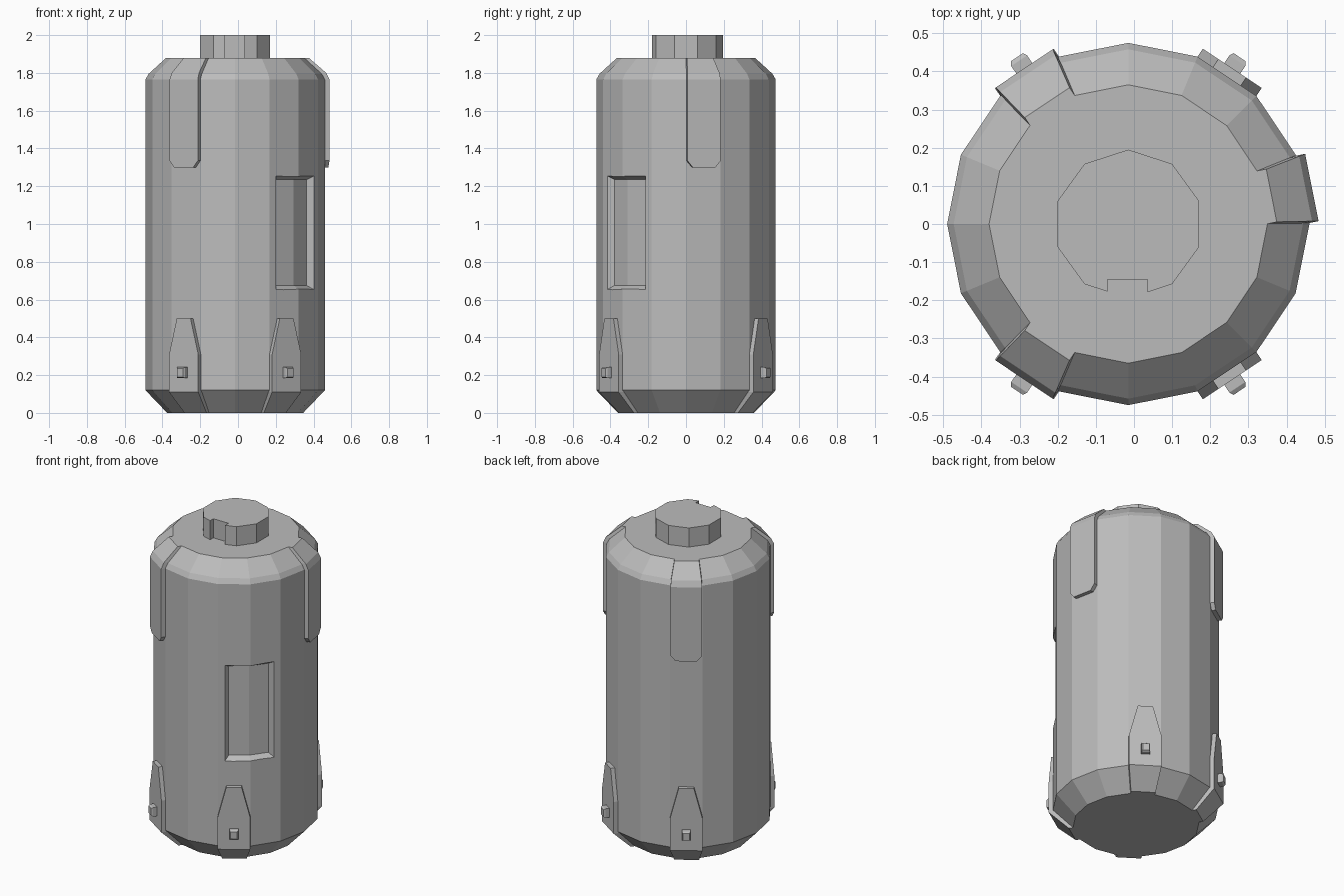
import bpy, bmesh, math
from mathutils import Vector, Matrix

if "Cube" in bpy.data.objects:
    bpy.data.objects.remove(bpy.data.objects["Cube"])

CX = -0.015                     # axis of the canister
SIDES = 16
HALF = math.pi / SIDES          # half angle of one facet

grey = bpy.data.materials.new("grey")
grey.diffuse_color = (0.5, 0.5, 0.5, 1)
grey.use_nodes = True
grey.node_tree.nodes["Principled BSDF"].inputs["Base Color"].default_value = grey.diffuse_color


def make(name, verts, faces):
    """Create a flat shaded object around the canister axis."""
    bm = bmesh.new()
    vs = [bm.verts.new(v) for v in verts]
    for f in faces:
        bm.faces.new([vs[i] for i in f])
    bmesh.ops.recalc_face_normals(bm, faces=bm.faces)
    me = bpy.data.meshes.new(name)
    bm.to_mesh(me)
    bm.free()
    me.materials.append(grey)
    ob = bpy.data.objects.new(name, me)
    ob.location.x = CX
    bpy.context.collection.objects.link(ob)
    return ob


def loft(name, rings):
    """Closed solid through rings holding equal numbers of points."""
    n = len(rings[0])
    verts = [p for ring in rings for p in ring]
    faces = [list(range(n)), list(range(len(verts) - n, len(verts)))]
    for k in range(len(rings) - 1):
        for i in range(n):
            j = (i + 1) % n
            faces.append([k * n + i, k * n + j, (k + 1) * n + j, (k + 1) * n + i])
    return make(name, verts, faces)


def panel(name, degrees, rows, thick=0.025, sink=0.02):
    """Raised plate on one body facet; rows are (radius, z, width fraction)."""
    rot = Matrix.Rotation(math.radians(degrees), 3, 'Z')
    rings = []
    for r, z, f in rows:
        a, w = r * math.cos(HALF), r * math.sin(HALF) * f
        rings.append([rot @ Vector(p) for p in (
            (a - sink, -w, z), (a + thick, -w, z), (a + thick, w, z), (a - sink, w, z))])
    return loft(name, rings)


# Body: sixteen sided canister with sloped shoulders
profile = [(0.36, 0), (0.475, 0.12), (0.475, 1.765), (0.458, 1.795), (0.365, 1.88)]
body = loft("canister_body", [
    [(r * math.cos(2 * HALF * i), r * math.sin(2 * HALF * i), z) for i in range(SIDES)]
    for r, z in profile])

# Recessed window wrapping one corner of the body
inner = [(0.215, -0.378), (0.31, -0.31), (0.378, -0.215)]
outer = [(0.215, -0.448), (0.362, -0.362), (0.448, -0.215)]
cutter = loft("window_cutter", [
    [(*inner[i], lo), (*inner[i], hi), (*outer[i], hi + 0.035), (*outer[i], lo - 0.04)]
    for i in range(3) for lo, hi in [(0.675, 1.235)]])
cutter.hide_render = True
cutter.hide_viewport = True
cut = body.modifiers.new("window", 'BOOLEAN')
cut.operation = 'DIFFERENCE'
cut.solver = 'EXACT'
cut.object = cutter

# Cap: ten sided plug with a notch at the front
R = 0.195
plan = [(R * math.sin(math.radians(a)), R * math.cos(math.radians(a)))
        for a in range(-144, 145, 36)]
plan += [(0.05, -0.179), (0.05, -0.145), (-0.055, -0.145), (-0.055, -0.177)]
loft("top_cap", [[(x, y, z) for x, y in plan] for z in (1.87, 2.0)])

# Three clamps running over the upper shoulder
for i, deg in enumerate((11.25, 123.75, 236.25)):
    panel(f"shoulder_clamp_{i + 1}", deg, [
        (0.475, 1.30, 0.66), (0.475, 1.335, 0.97), (0.475, 1.765, 0.97),
        (0.458, 1.80, 0.97), (0.365, 1.88, 0.99)])

# Four tapered feet wrapping the lower edge, each with a small peg
for i, deg in enumerate((56.25, 123.75, 236.25, 303.75)):
    panel(f"foot_{i + 1}", deg, [
        (0.36, 0, 1), (0.475, 0.11, 1), (0.475, 0.31, 1), (0.475, 0.50, 0.47)])
    rot = Matrix.Rotation(math.radians(deg), 3, 'Z')
    loft(f"foot_peg_{i + 1}", [
        [rot @ Vector((r, sy * w, 0.213 + sz * w * 1.15))
         for sy, sz in ((-1, -1), (1, -1), (1, 1), (-1, 1))]
        for r, w in ((0.48, 0.025), (0.515, 0.025), (0.526, 0.019))])
